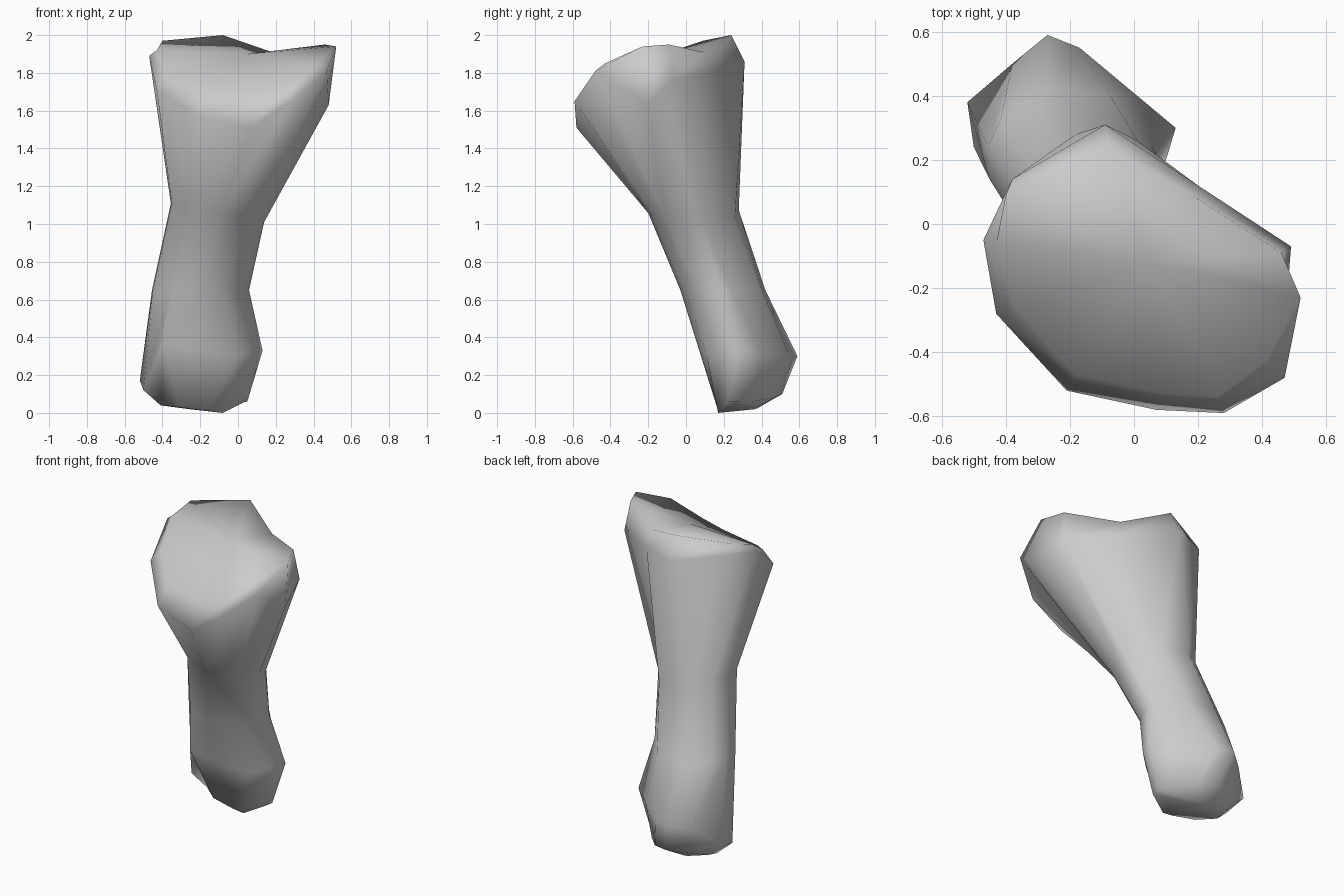
import bpy, bmesh
from math import atan2, cos, sin
from mathutils import Vector

cube = bpy.data.objects.get("Cube")
if cube:
    bpy.data.objects.remove(cube, do_unlink=True)

# Cross-sections of the two ends, each from the back, counterclockwise
SOLE = [(-.21, .51, .1), (-.31, .46, .09), (-.42, .37, .07), (-.41, .27, .04),
        (-.31, .19, .03), (-.16, .17, .01), (-.08, .17, 0), (.04, .22, .06),
        (.05, .28, .06), (0, .35, .06), (-.1, .46, .08)]
FOOT = [(-.27, .59, .3), (-.38, .5, .28), (-.52, .38, .17), (-.5, .24, .12),
        (-.4, .08, .36), (-.16, .07, .33), (0, .11, .3), (.1, .2, .33),
        (.13, .3, .33), (.01, .4, .31), (-.17, .55, .3)]
HEAD = [(-.09, .31, 1.86), (-.38, .14, 1.91), (-.47, -.05, 1.89), (-.43, -.28, 1.71),
        (-.21, -.52, 1.57), (.07, -.58, 1.51), (.28, -.59, 1.65), (.47, -.48, 1.81),
        (.48, -.2, 1.63), (.49, -.07, 1.76), (.2, .12, 1.8)]
CROWN = [(-.08, .24, 2), (-.4, .09, 1.97), (-.43, -.06, 1.92), (-.37, -.26, 1.79),
         (-.18, -.47, 1.69), (.1, -.53, 1.69), (.26, -.54, 1.72), (.41, -.43, 1.85),
         (.52, -.23, 1.94), (.46, -.09, 1.95), (.18, .09, 1.91)]
MIDDLE = Vector((.05, -.15))
ANGLES = [atan2(y - MIDDLE.y, x - MIDDLE.x) for x, y, z in HEAD]


def shaft_ring(cx, cy, rx, ry, z, slope):
    """Elliptical cross-section of the shaft, tilted from side to side."""
    return [(cx + rx * cos(a), cy + ry * sin(a), z - slope * rx * cos(a)) for a in ANGLES]


rings = [
    SOLE,
    FOOT,
    shaft_ring(-.2, .2, .26, .23, .65, 0),
    shaft_ring(-.11, .045, .25, .245, 1.06, .2),
    HEAD,
    CROWN,
]

# Loft the rings and close both ends with fans
bm = bmesh.new()
loops = [[bm.verts.new(p) for p in ring] for ring in rings]
count = len(HEAD)
for low, high in zip(loops, loops[1:]):
    for i in range(count):
        j = (i + 1) % count
        bm.faces.new((low[i], low[j], high[j], high[i]))
for loop, tip in ((loops[0], (-.26, .37, .02)), (loops[-1], (.05, -.12, 1.9))):
    centre = bm.verts.new(tip)
    for i in range(count):
        bm.faces.new((loop[i], loop[(i + 1) % count], centre))
bmesh.ops.recalc_face_normals(bm, faces=bm.faces)
mesh = bpy.data.meshes.new("bone")
bm.to_mesh(mesh)
bm.free()
bone = bpy.data.objects.new("bone", mesh)
bpy.context.collection.objects.link(bone)

# Plain grey, smooth all over
grey = bpy.data.materials.new("grey")
grey.use_nodes = True
colour = (.6, .6, .6, 1)
grey.diffuse_color = colour
grey.node_tree.nodes["Principled BSDF"].inputs["Base Color"].default_value = colour
mesh.materials.append(grey)
for face in mesh.polygons:
    face.use_smooth = True
